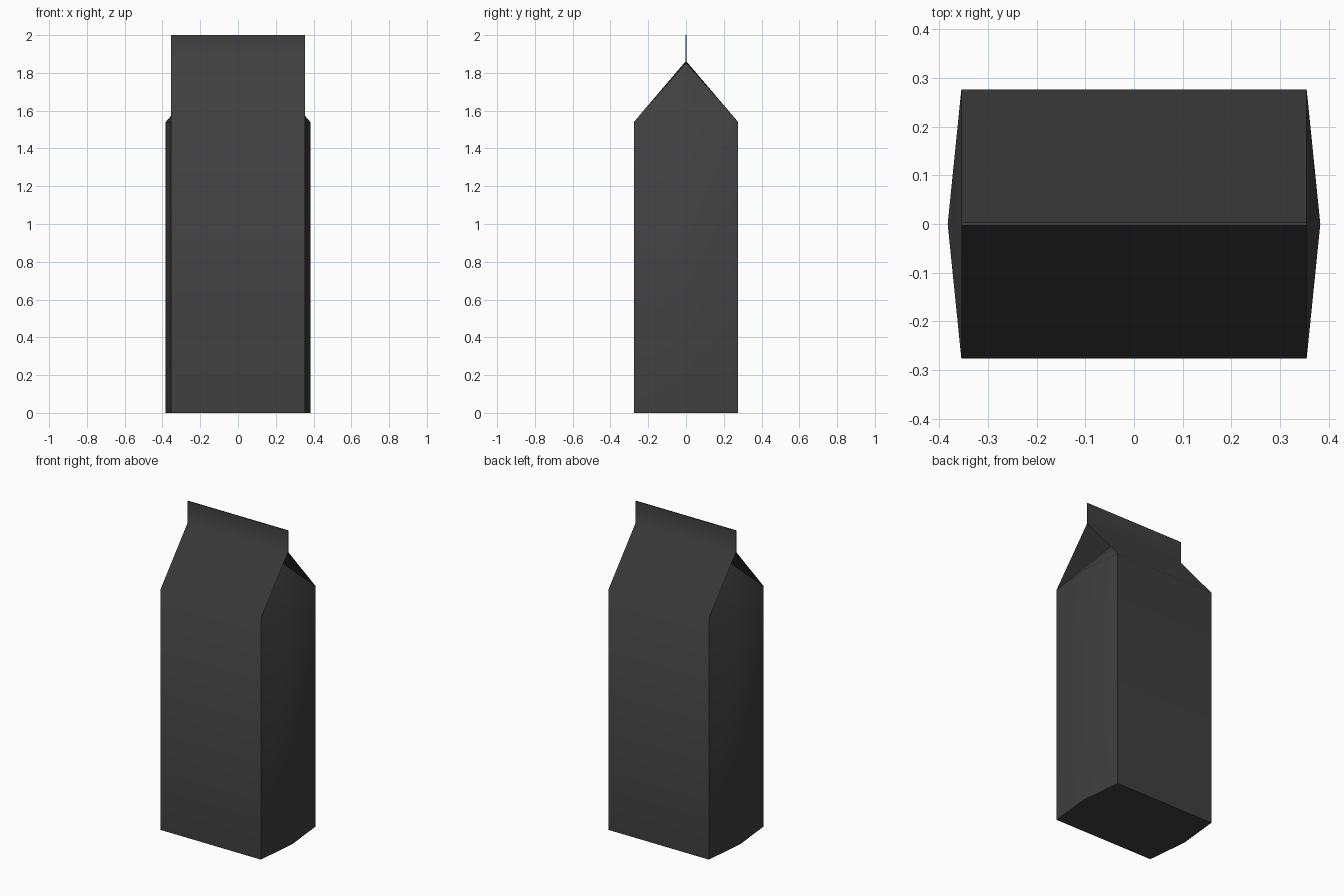
import bpy
import bmesh

cube = bpy.data.objects.get("Cube")
if cube:
    bpy.data.objects.remove(cube)

# Carton dimensions
HALF_W, BULGE, HALF_D = 0.355, 0.383, 0.276
SHOULDER, RIDGE, TOP = 1.54, 1.86, 2.0
FIN = 0.003                    # half thickness of the sealed fin
TUCK_X, TUCK_Z = 0.11, 1.852   # innermost point of the folded gable end

charcoal = bpy.data.materials.new("charcoal card")
charcoal.use_nodes = True
color = (0.05, 0.05, 0.05, 1)
charcoal.diffuse_color = color
bsdf = next(n for n in charcoal.node_tree.nodes if n.type == 'BSDF_PRINCIPLED')
bsdf.inputs["Base Color"].default_value = color
bsdf.inputs["Roughness"].default_value = 0.8

bm = bmesh.new()


def ring(w, d, z):
    """Four corners, counter-clockwise from front right."""
    return [bm.verts.new((x * w, y * d, z))
            for x, y in ((-1, -1), (1, -1), (1, 1), (-1, 1))]


base = ring(HALF_W, HALF_D, 0)
shoulder = ring(HALF_W, HALF_D, SHOULDER)
ridge = ring(HALF_W, FIN, RIDGE)
fin = ring(HALF_W, FIN, TOP)

# Front and back sheets run from the base over the roof to the fin
levels = (base, shoulder, ridge, fin)
for lower, upper in zip(levels, levels[1:]):
    for a, b in ((0, 1), (2, 3)):
        bm.faces.new((lower[a], lower[b], upper[b], upper[a]))
bm.faces.new(fin)

# Each side: bulging wall, tucked-in gable fold and fin end
mids = []
for side, (a, b) in ((1, (1, 2)), (-1, (3, 0))):
    low = bm.verts.new((side * BULGE, 0, 0))
    high = bm.verts.new((side * BULGE, 0, SHOULDER))
    tuck = bm.verts.new((side * TUCK_X, 0, TUCK_Z))
    mids.append(low)
    for p, q in ((a, None), (None, b)):
        l1, h1 = (base[p], shoulder[p]) if p is not None else (low, high)
        l2, h2 = (base[q], shoulder[q]) if q is not None else (low, high)
        bm.faces.new((l1, l2, h2, h1))
        bm.faces.new((h1, h2, tuck))
    bm.faces.new((shoulder[a], tuck, ridge[a]))
    bm.faces.new((tuck, shoulder[b], ridge[b]))
    bm.faces.new((ridge[a], tuck, ridge[b]))
    bm.faces.new((ridge[a], ridge[b], fin[b], fin[a]))

# Underside
bm.faces.new((base[0], mids[1], base[3], base[2], mids[0], base[1]))
bmesh.ops.recalc_face_normals(bm, faces=bm.faces)

mesh = bpy.data.meshes.new("gable_top_carton")
bm.to_mesh(mesh)
bm.free()
mesh.materials.append(charcoal)
carton = bpy.data.objects.new("gable_top_carton", mesh)
bpy.context.collection.objects.link(carton)

# Soft creases at the roof, sharp carton corners
bpy.ops.object.select_all(action='DESELECT')
carton.select_set(True)
bpy.context.view_layer.objects.active = carton
bpy.ops.object.shade_smooth_by_angle(angle=0.785)
